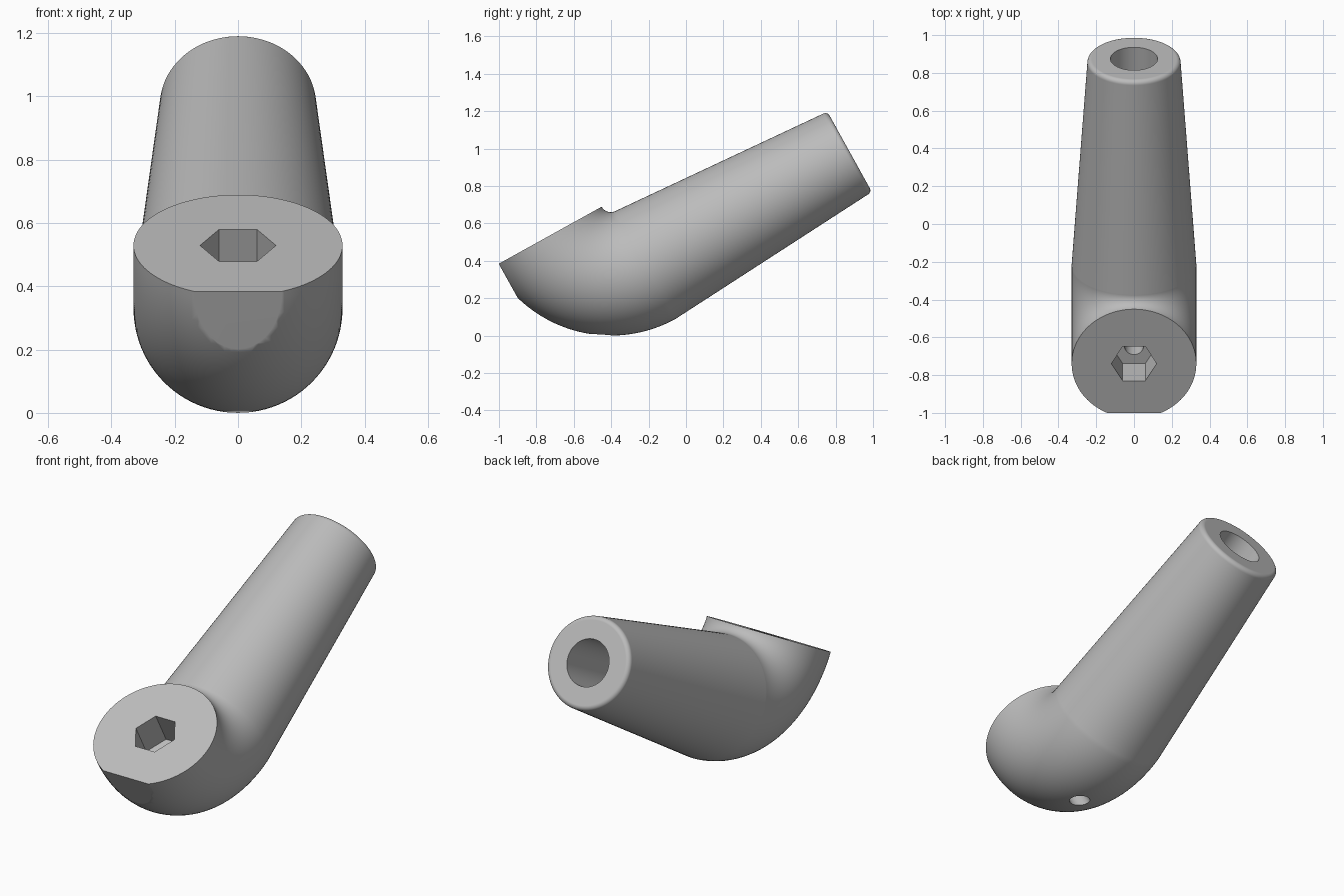
import bpy
import bmesh
from math import sin, cos, pi, radians, sqrt
from mathutils import Vector, Matrix

cube = bpy.data.objects.get("Cube")
if cube:
    bpy.data.objects.remove(cube, do_unlink=True)

TILT = radians(29)
X = Vector((1, 0, 0))
AXIS = Vector((0, cos(TILT), sin(TILT)))       # along the handle
UP = Vector((0, -sin(TILT), cos(TILT)))        # normal of the head face
BEND = Vector((0, -0.402, 0.716))              # centre of the elbow bend
BEND_R, TUBE_R, TIP_R = 0.386, 0.33, 0.247
LENGTH, FILLET, SEG = 1.246, 0.025, 96
HEAD = BEND - AXIS * BEND_R                    # centre of the head face
TIP = BEND - UP * BEND_R + AXIS * LENGTH       # centre of the tip face

metal = bpy.data.materials.new("plain_grey")
metal.use_nodes = True
grey = (0.5, 0.5, 0.5, 1)
metal.diffuse_color = grey
metal.node_tree.nodes["Principled BSDF"].inputs["Base Color"].default_value = grey


def make_object(name, bm):
    bmesh.ops.recalc_face_normals(bm, faces=bm.faces)
    mesh = bpy.data.meshes.new(name)
    bm.to_mesh(mesh)
    bm.free()
    mesh.materials.append(metal)
    obj = bpy.data.objects.new(name, mesh)
    bpy.context.collection.objects.link(obj)
    return obj


def lofted_tube(name, sections):
    """Join round sections given as (centre, radius, outward direction)."""
    bm = bmesh.new()
    rings = []
    for centre, radius, out in sections:
        rings.append([bm.verts.new(centre + radius * (X * cos(a) + out * sin(a)))
                      for a in (2 * pi * i / SEG for i in range(SEG))])
    for low, high in zip(rings, rings[1:]):
        for i in range(SEG):
            j = (i + 1) % SEG
            bm.faces.new((low[i], low[j], high[j], high[i]))
    bm.faces.new(rings[0])
    bm.faces.new(rings[-1])
    return make_object(name, bm)


def prism(name, centre, direction, radius, depth, sides):
    """Prism sunk from a face to the given depth, with a corner on the x side."""
    above = 0.1
    frame = Matrix((X, direction.cross(X), direction)).transposed().to_4x4()
    place = Matrix.Translation(centre + direction * (above - depth) / 2) @ frame
    spin = Matrix.Rotation(pi / 2, 4, "Z")     # cone corners start on local y
    bm = bmesh.new()
    bmesh.ops.create_cone(bm, cap_ends=True, segments=sides, radius1=radius,
                          radius2=radius, depth=depth + above, matrix=place @ spin)
    return make_object(name, bm)


# Elbow bend, tapered handle and rounded tip in one sweep
sections = []
for k in range(41):
    a = pi / 2 * k / 40
    out = -AXIS * cos(a) - UP * sin(a)
    sections.append((BEND + out * BEND_R, TUBE_R, out))
for k in range(9):
    a = pi / 2 * k / 8
    sections.append((TIP - AXIS * FILLET * (1 - sin(a)),
                     TIP_R - FILLET * (1 - cos(a)), -UP))
handle = lofted_tube("elbow_handle", sections)

# Flat on the nose of the head
bm = bmesh.new()
frame = Matrix((X, AXIS, UP)).transposed().to_4x4()
bmesh.ops.create_cube(bm, size=1, matrix=Matrix.Translation(HEAD - AXIS * 0.799) @ frame)
cutters = [make_object("nose_flat_cutter", bm)]

# Hex socket, screw hole through the head, and bore in the tip
cutters.append(prism("hex_socket_cutter", HEAD, UP, 0.12, 0.19, 6))
cutters.append(prism("screw_hole_cutter", HEAD, UP, 0.05, 0.9, 32))
cutters.append(prism("tip_bore_cutter", TIP, AXIS, 0.125, 0.5, 48))

bpy.ops.object.select_all(action="DESELECT")
bpy.context.view_layer.objects.active = handle
handle.select_set(True)
for cutter in cutters:
    cutter.hide_render = True
    cut = handle.modifiers.new(cutter.name, "BOOLEAN")
    cut.operation = "DIFFERENCE"
    cut.solver = "EXACT"
    cut.object = cutter
    bpy.ops.object.modifier_apply(modifier=cut.name)
    bpy.data.objects.remove(cutter, do_unlink=True)

# Smooth skin with crisp rims
bpy.ops.object.shade_smooth_by_angle(angle=radians(30))
weighted = handle.modifiers.new("even_shading", "WEIGHTED_NORMAL")
weighted.keep_sharp = True
